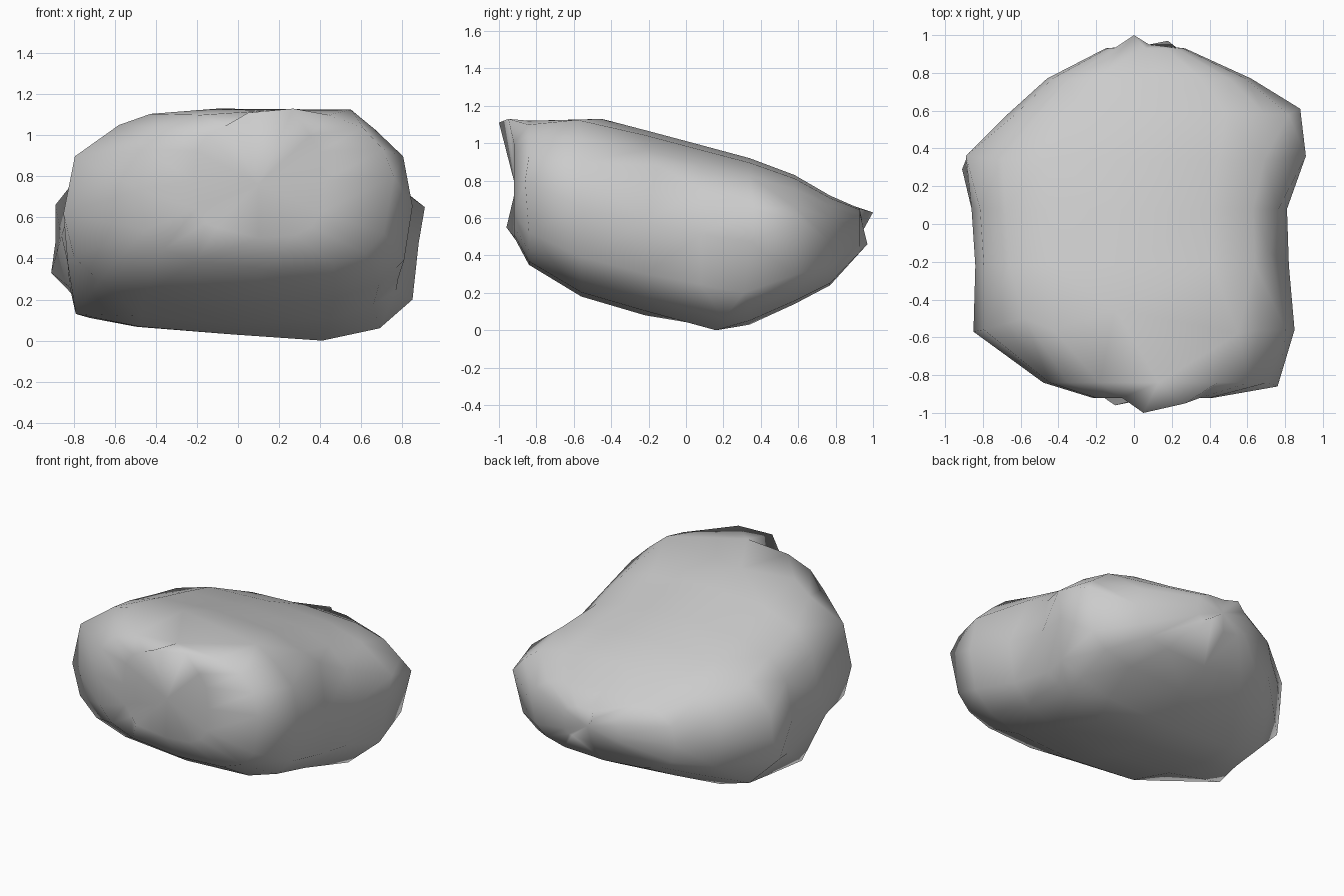
import bpy, bmesh
from math import cos, sin, pi, copysign
from mathutils import Vector

if "Cube" in bpy.data.objects:
    bpy.data.objects.remove(bpy.data.objects["Cube"])

SEGMENTS = 16
# Cross-sections from front to back: y, left, right, bottom, top
SECTIONS = [
    (-0.92, -0.22, 0.42, 0.50, 1.06),
    (-0.84, -0.48, 0.74, 0.35, 1.12),
    (-0.56, -0.84, 0.85, 0.18, 1.13),
    (-0.22, -0.84, 0.82, 0.08, 1.07),
    (0.08, -0.86, 0.81, 0.03, 0.99),
    (0.34, -0.89, 0.88, 0.03, 0.92),
    (0.58, -0.67, 0.86, 0.14, 0.83),
    (0.77, -0.46, 0.62, 0.24, 0.72),
    (0.93, -0.15, 0.27, 0.42, 0.65),
]
# Distinct corners and bumps of the stone
CORNERS = [
    (0.05, -1.0, 1.11), (0.27, -0.95, 1.13), (0.55, -0.58, 1.125),
    (-0.10, -0.45, 1.13), (-0.58, -0.50, 1.05), (0.76, -0.86, 0.80),
    (-0.10, -0.96, 0.55), (0.41, 0.16, 0.0), (0.85, 0.31, 0.20),
    (0.69, 0.20, 0.06), (0.91, 0.36, 0.65), (0.88, 0.61, 0.58),
    (0.0, 1.0, 0.63), (0.18, 0.97, 0.46), (-0.91, 0.29, 0.33),
    (-0.89, 0.36, 0.66), (-0.79, -0.12, 0.13), (-0.85, -0.57, 0.62),
    (-0.83, -0.32, 0.38), (0.72, -0.15, 0.88), (-0.72, 0.12, 0.11),
]


def rounded(v, power):
    return copysign(abs(v) ** power, v)


def section_ring(bm, y, left, right, bottom, top):
    cx, cz = (left + right) / 2, (bottom + top) / 2
    rx, rz = (right - left) / 2, (top - bottom) / 2
    ring = []
    for i in range(SEGMENTS):
        a = 2 * pi * i / SEGMENTS
        # softer shoulders above, boxier underside
        power = 0.70 if sin(a) > 0 else 0.62
        u, v = rounded(cos(a), power), rounded(sin(a), power)
        # the left side of the underside sits a little higher
        lift = 0.03 * max(0, -u) * max(0, -v)
        ring.append(bm.verts.new((cx + rx * u, y, cz + rz * v + lift)))
    return ring


bm = bmesh.new()

# Body: loft through the sections
rings = [section_ring(bm, *s) for s in SECTIONS]
for a, b in zip(rings, rings[1:]):
    for i in range(SEGMENTS):
        j = (i + 1) % SEGMENTS
        bm.faces.new((a[i], a[j], b[j], b[i]))

# End caps: a slightly dented front and a blunt back
for ring, tip in ((rings[0], (0.10, -0.91, 0.76)), (rings[-1], (0.08, 0.95, 0.54))):
    centre = bm.verts.new(tip)
    for i in range(SEGMENTS):
        bm.faces.new((ring[i], ring[(i + 1) % SEGMENTS], centre))

# Pull the nearest free ring vertex to each corner
free = [v for ring in rings for v in ring]
for c in CORNERS:
    target = Vector(c)
    v = min(free, key=lambda v: (v.co - target).length)
    v.co = target
    free.remove(v)

bmesh.ops.triangulate(bm, faces=bm.faces[:])
bmesh.ops.recalc_face_normals(bm, faces=bm.faces[:])

mesh = bpy.data.meshes.new("boulder")
bm.to_mesh(mesh)
bm.free()
for p in mesh.polygons:
    p.use_smooth = True
bpy.context.collection.objects.link(bpy.data.objects.new("boulder", mesh))
